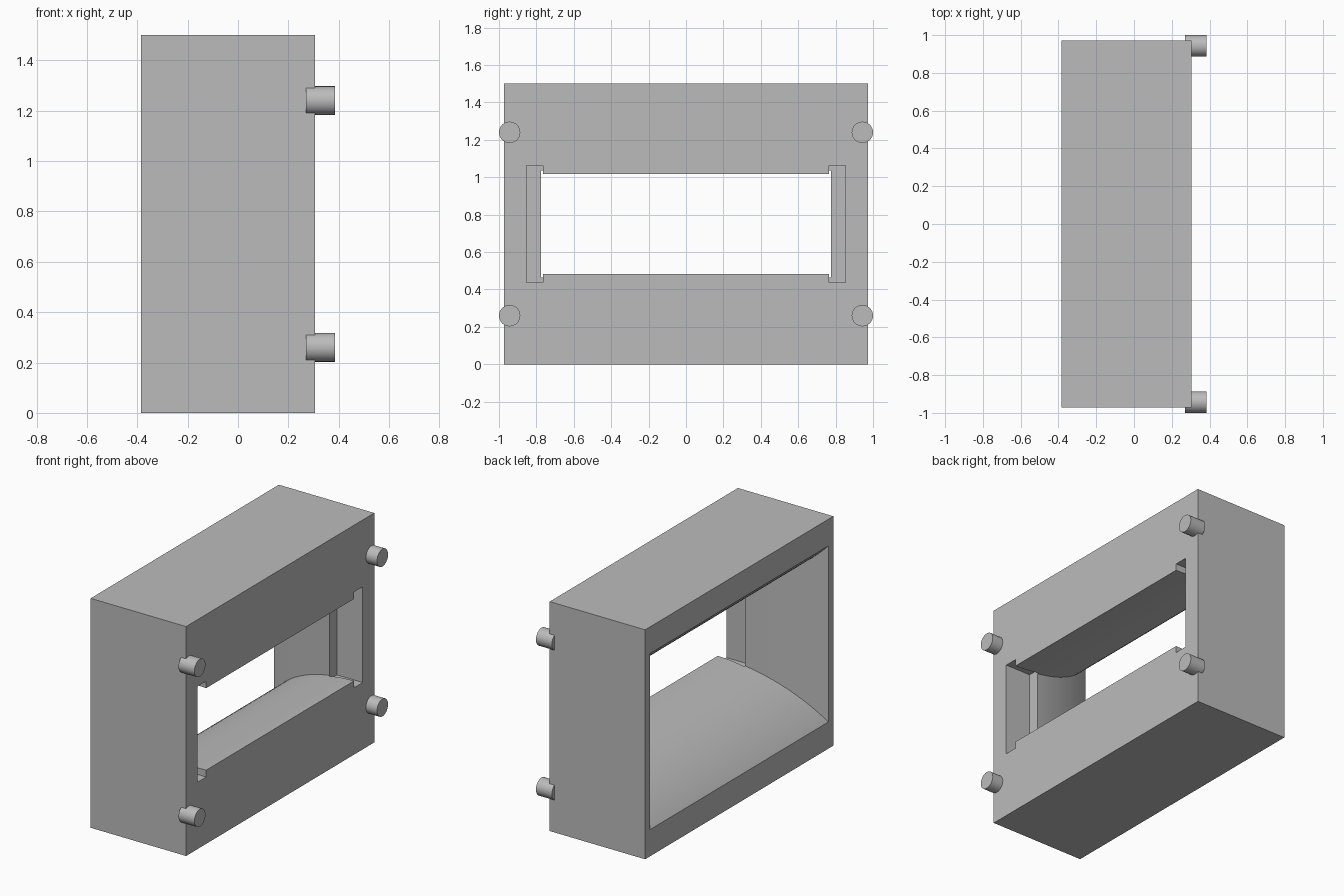
import bpy, bmesh
from math import sqrt, pi
from mathutils import Matrix, Vector

cube = bpy.data.objects.get("Cube")
if cube:
    bpy.data.objects.remove(cube, do_unlink=True)

grey = bpy.data.materials.new("plain_grey")
grey.use_nodes = True
grey.diffuse_color = (0.5, 0.5, 0.5, 1)
grey.node_tree.nodes["Principled BSDF"].inputs["Base Color"].default_value = (0.5, 0.5, 0.5, 1)

X_BACK, X_FRONT = -0.385, 0.305      # ends of the housing
MID_Z = 0.75
LENGTH = X_FRONT - X_BACK


def add_object(name, bm):
    bmesh.ops.recalc_face_normals(bm, faces=bm.faces)
    mesh = bpy.data.meshes.new(name)
    bm.to_mesh(mesh)
    bm.free()
    mesh.materials.append(grey)
    obj = bpy.data.objects.new(name, mesh)
    bpy.context.collection.objects.link(obj)
    return obj


def box(name, low, high):
    low, high = Vector(low), Vector(high)
    bm = bmesh.new()
    place = Matrix.Translation((low + high) / 2) @ Matrix.Diagonal((*(high - low), 1))
    bmesh.ops.create_cube(bm, size=1, matrix=place)
    return add_object(name, bm)


def smooth(obj):
    bpy.ops.object.select_all(action="DESELECT")
    obj.select_set(True)
    bpy.context.view_layer.objects.active = obj
    bpy.ops.object.shade_smooth_by_angle(angle=pi / 6)


def cut(obj, cutter):
    cutter.hide_render = True
    mod = obj.modifiers.new("cut", "BOOLEAN")
    mod.operation, mod.solver, mod.object = "DIFFERENCE", "EXACT", cutter
    bpy.context.view_layer.objects.active = obj
    bpy.ops.object.modifier_apply(modifier=mod.name)
    bpy.data.objects.remove(cutter, do_unlink=True)


def flare(narrow, wide, x):
    """Circular arc, level at the front slot and widening to the back."""
    rise = wide - narrow
    radius = (LENGTH ** 2 + rise ** 2) / (2 * rise)
    return narrow + radius - sqrt(radius ** 2 - (X_FRONT - x) ** 2)


def horn(steps=24):
    """Flared rectangular duct, lofted through rings along x."""
    stations = [X_BACK - 0.02 + (LENGTH + 0.02) * i / steps for i in range(steps + 1)]
    bm = bmesh.new()
    rings = []
    for x in stations + [X_FRONT + 0.1]:
        arc_x = min(x, X_FRONT)
        hy = flare(0.765, 0.92, arc_x)
        hz = flare(0.268, 0.575, arc_x)
        rings.append([bm.verts.new((x, sy * hy, MID_Z + sz * hz))
                      for sy, sz in ((-1, -1), (1, -1), (1, 1), (-1, 1))])
    for a, b in zip(rings, rings[1:]):
        for i in range(4):
            j = (i + 1) % 4
            bm.faces.new((a[i], a[j], b[j], b[i]))
    bm.faces.new(rings[0])
    bm.faces.new(rings[-1])
    return add_object("horn_cutter", bm)


# Housing with side pockets at the slot and the flared duct
housing = box("housing", (X_BACK, -0.972, 0), (X_FRONT, 0.972, 1.5))
for side in (-1, 1):
    y0, y1 = sorted((side * 0.764, side * 0.853))
    cut(housing, box("pocket_cutter", (0.118, y0, MID_Z - 0.313),
                     (X_FRONT + 0.1, y1, MID_Z + 0.313)))
cut(housing, horn())
smooth(housing)

# Round locating pegs at the four corners of the slotted face
PEG_R, PEG_X0, PEG_X1 = 0.057, 0.27, 0.385
for y, y_name in ((-0.943, "front"), (0.943, "back")):
    for z, z_name in ((MID_Z - 0.49, "lower"), (MID_Z + 0.49, "upper")):
        bm = bmesh.new()
        place = Matrix.Translation(((PEG_X0 + PEG_X1) / 2, y, z)) @ Matrix.Rotation(pi / 2, 4, "Y")
        bmesh.ops.create_cone(bm, cap_ends=True, segments=48, radius1=PEG_R,
                              radius2=PEG_R, depth=PEG_X1 - PEG_X0, matrix=place)
        smooth(add_object(f"{z_name}_{y_name}_peg", bm))
